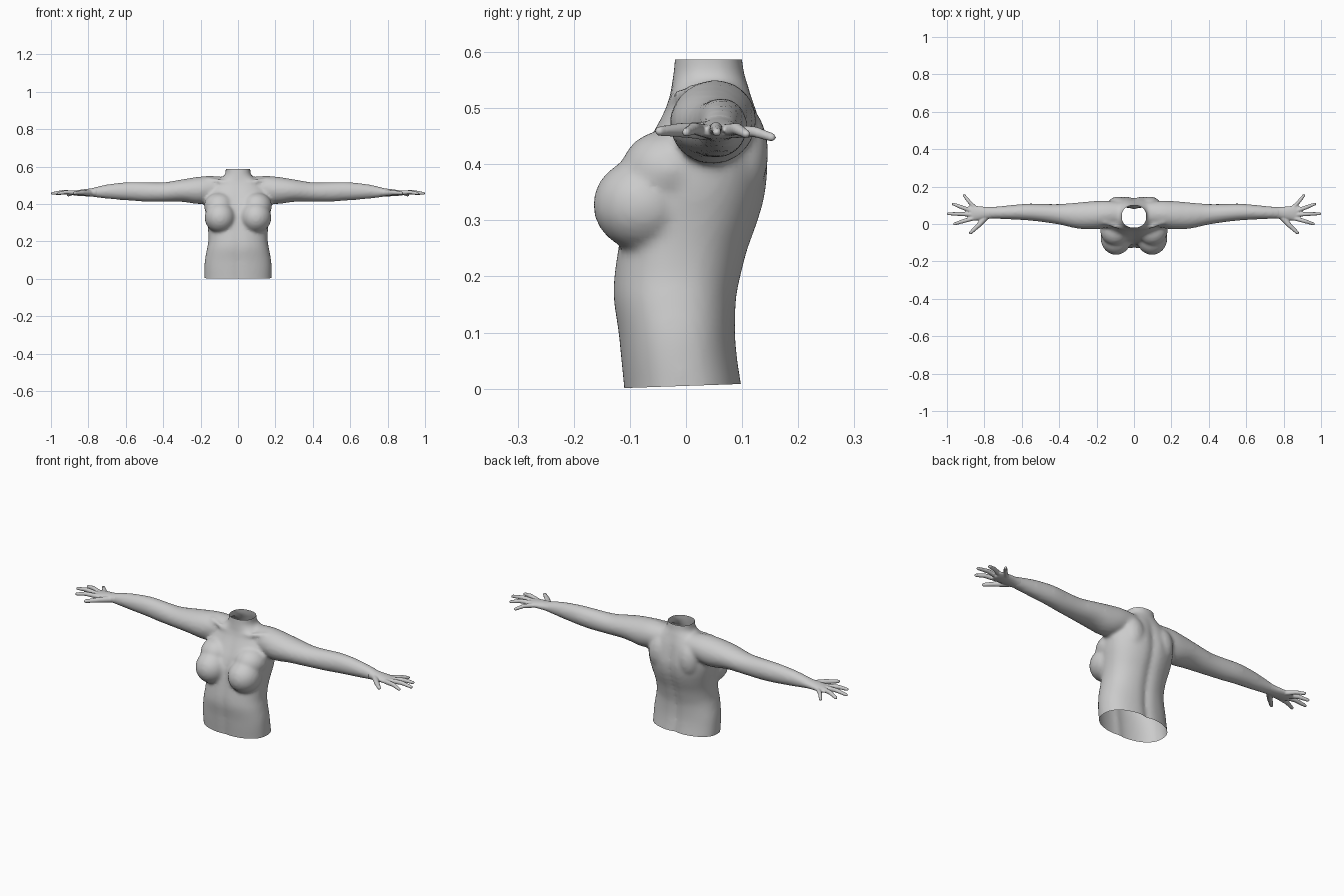
import bpy, bmesh, math
from mathutils import Vector, Matrix

if "Cube" in bpy.data.objects:
    bpy.data.objects.remove(bpy.data.objects["Cube"])


def loft(bm, rings):
    """Closed tube through a list of point rings."""
    loops = [[bm.verts.new(p) for p in ring] for ring in rings]
    n = len(loops[0])
    for a, b in zip(loops, loops[1:]):
        for i in range(n):
            j = (i + 1) % n
            bm.faces.new((a[i], a[j], b[j], b[i]))
    bm.faces.new(loops[0][::-1])
    bm.faces.new(loops[-1])


def smooth_rows(rows, steps=3):
    """Catmull-Rom interpolation between section rows."""
    out = []
    for i in range(len(rows) - 1):
        p0, p1, p2, p3 = (rows[max(i - 1, 0)], rows[i], rows[i + 1],
                          rows[min(i + 2, len(rows) - 1)])
        for k in range(steps):
            t = k / steps
            out.append([0.5 * (2 * b + (c - a) * t + (2 * a - 5 * b + 4 * c - d) * t * t
                               + (3 * b - a - 3 * c + d) * t ** 3)
                        for a, b, c, d in zip(p0, p1, p2, p3)])
    return out + [rows[-1]]


def oval(n, power):
    """Unit superellipse points."""
    pts = []
    for i in range(n):
        c, s = math.cos(2 * math.pi * i / n), math.sin(2 * math.pi * i / n)
        pts.append((math.copysign(abs(c) ** (2 / power), c),
                    math.copysign(abs(s) ** (2 / power), s)))
    return pts


def blob(bm, center, radii, n=24):
    """Closed ellipsoid."""
    rings = []
    for k in range(n // 2 + 1):
        a = math.pi * (k + .15) / (n / 2 + .3)
        rings.append([(center[0] + radii[0] * math.sin(a) * c,
                       center[1] + radii[1] * math.sin(a) * s,
                       center[2] - radii[2] * math.cos(a)) for c, s in oval(n, 2)])
    loft(bm, rings)


def limb(bm, points, radii):
    """Round tapered tube with a domed end."""
    rings = []
    pts = [Vector(p) for p in points]
    tip = (pts[-1] - pts[-2]).normalized()
    for i, (p, r) in enumerate(zip(pts, radii)):
        d = pts[min(i + 1, len(pts) - 1)] - pts[max(i - 1, 0)]
        q = d.to_track_quat('Z', 'Y')
        rings.append([p + q @ Vector((r * c, r * s, 0)) for c, s in oval(12, 2)])
    q, r = tip.to_track_quat('Z', 'Y'), radii[-1]
    for a in (.5, 1.0, 1.4):
        rings.append([pts[-1] + tip * r * math.sin(a)
                      + q @ Vector((r * math.cos(a) * c, r * math.cos(a) * s, 0))
                      for c, s in oval(12, 2)])
    loft(bm, rings)


def arm_rings(side, rows):
    return [[(side * x, y + ry * c, z + rz * s) for c, s in oval(24, 2)]
            for x, y, z, ry, rz in smooth_rows(rows)]


def fuse(bm, name, voxel, passes):
    """Fuse overlapping solids into one softened skin."""
    bmesh.ops.recalc_face_normals(bm, faces=bm.faces[:])
    raw = bpy.data.meshes.new(name)
    bm.to_mesh(raw)
    bm.free()
    obj = bpy.data.objects.new(name, raw)
    bpy.context.collection.objects.link(obj)
    mod = obj.modifiers.new("fuse", 'REMESH')
    mod.mode = 'VOXEL'
    mod.voxel_size = voxel
    mod.use_smooth_shade = True
    soft = obj.modifiers.new("soften", 'SMOOTH')
    soft.factor = .5
    soft.iterations = passes
    skin = bpy.data.meshes.new_from_object(
        obj.evaluated_get(bpy.context.evaluated_depsgraph_get()))
    obj.modifiers.clear()
    obj.data = skin
    return obj


# Torso and neck: z, half width, front y, back y
torso = [(-.03, .18, -.11, .104), (0, .18, -.112, .102), (.05, .18, -.117, .094),
         (.1, .177, -.122, .09), (.16, .166, -.131, .092), (.2, .159, -.13, .1),
         (.25, .159, -.123, .113), (.3, .165, -.115, .131), (.35, .174, -.107, .144),
         (.4, .178, -.09, .147), (.45, .17, -.064, .139), (.49, .148, -.042, .129),
         (.52, .115, -.03, .118), (.545, .082, -.025, .109), (.565, .067, -.022, .103),
         (.62, .066, -.017, .096)]
body = bmesh.new()
rings = []
for z, w, f, b in smooth_rows(torso):
    ring = []
    groove = .011 * max(0, min(1, (.54 - z) / .1))
    for c, s in oval(56, 2.3):
        x, y = w * c, (f + b) / 2 + (b - f) / 2 * s
        # spine and midline furrows
        y -= math.copysign(groove * (1 if s > 0 else .5), s) * math.exp(-(x / .022) ** 2)
        ring.append((x, y, z))
    rings.append(ring)
loft(body, rings)

# Arm and palm sections: x, centre y, centre z, half depth, half height
arm = [(0, .055, .49, .06, .053), (.08, .055, .488, .064, .058), (.15, .052, .48, .073, .07),
       (.21, .047, .473, .076, .073), (.3, .045, .472, .07, .06), (.4, .052, .464, .055, .052),
       (.5, .06, .465, .048, .052), (.57, .064, .468, .045, .05), (.65, .063, .468, .039, .044),
       (.72, .061, .466, .034, .035), (.77, .06, .463, .031, .026), (.79, .06, .462, .03, .02)]
palm = [(.755, .06, .464, .031, .027), (.785, .059, .462, .032, .022),
        (.82, .058, .461, .036, .019), (.865, .058, .459, .041, .014),
        (.888, .058, .458, .037, .009)]
fingers = [
    ([(.79, .04, .459), (.832, -.008, .461), (.874, -.047, .459)], (.017, .013, .009)),
    ([(.86, .03, .46), (.918, .014, .464), (.96, 0, .457)], (.012, .011, .008)),
    ([(.87, .05, .461), (.935, .054, .465), (.993, .055, .457)], (.012, .011, .008)),
    ([(.87, .07, .46), (.925, .091, .463), (.967, .107, .454)], (.012, .011, .008)),
    ([(.85, .086, .458), (.884, .122, .458), (.908, .153, .448)], (.012, .010, .008))]

for side in (1, -1):
    loft(body, arm_rings(side, arm))
    # Breast, upper chest, shoulder blade
    blob(body, (side * .096, -.076, .328), (.083, .09, .083))
    blob(body, (side * .1, -.03, .39), (.082, .086, .072))
    blob(body, (side * .085, .096, .42), (.06, .051, .09))
    # Collarbone
    limb(body, [(side * .02, -.022, .508), (side * .09, -.015, .521), (side * .16, .01, .532)],
         (.012, .011, .011))
    # Hand
    hand = bmesh.new()
    loft(hand, arm_rings(side, palm))
    for path, radii in fingers:
        limb(hand, [(side * x, y, z) for x, y, z in path], radii)
    fuse(hand, "right_hand" if side < 0 else "left_hand", .004, 3)

upper = fuse(body, "torso_and_arms", .009, 7)

# Open the waist and neck
bm = bmesh.new()
bm.from_mesh(upper.data)
for co, no, low in (((0, 0, .005), (0, -.035, 1), True), ((0, 0, .587), (0, 0, 1), False)):
    bmesh.ops.bisect_plane(bm, geom=bm.verts[:] + bm.edges[:] + bm.faces[:], plane_co=co,
                           plane_no=no, clear_inner=low, clear_outer=not low)
bm.to_mesh(upper.data)
bm.free()
